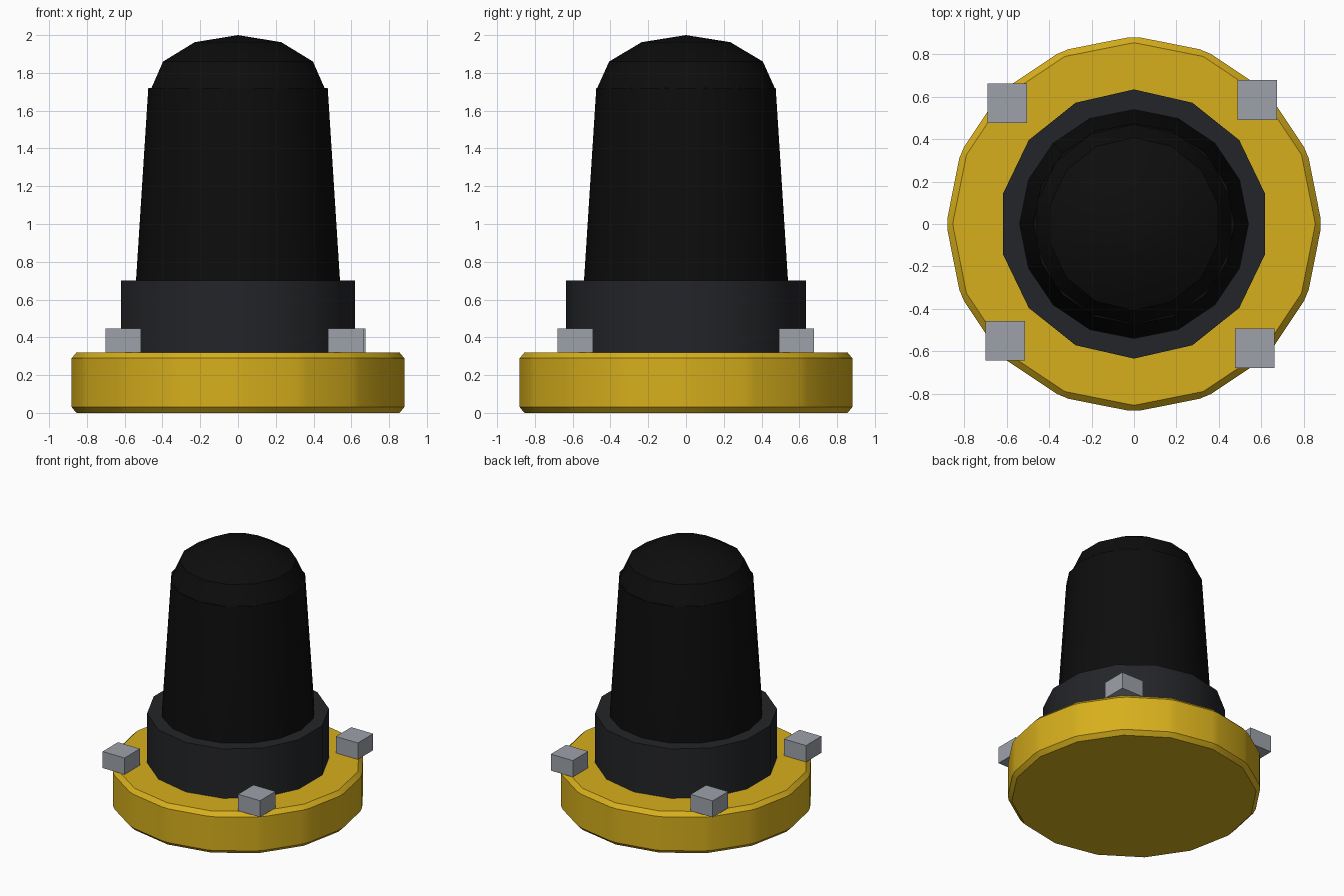
import bpy, bmesh, math

if "Cube" in bpy.data.objects:
    bpy.data.objects.remove(bpy.data.objects["Cube"])


def material(name, rgb):
    m = bpy.data.materials.new(name)
    m.diffuse_color = (*rgb, 1)
    m.use_nodes = True
    m.node_tree.nodes["Principled BSDF"].inputs["Base Color"].default_value = m.diffuse_color
    return m


YELLOW = material("yellow_paint", (0.68, 0.43, 0.012))
CHARCOAL = material("charcoal", (0.017, 0.018, 0.021))
BLACK = material("black_rubber", (0.004, 0.004, 0.004))
STEEL = material("steel", (0.34, 0.36, 0.40))


def add(bm, name, mat, smooth=None):
    bmesh.ops.recalc_face_normals(bm, faces=bm.faces[:])
    me = bpy.data.meshes.new(name)
    bm.to_mesh(me)
    bm.free()
    me.materials.append(mat)
    ob = bpy.data.objects.new(name, me)
    bpy.context.collection.objects.link(ob)
    if smooth:
        bpy.ops.object.select_all(action='DESELECT')
        ob.select_set(True)
        bpy.context.view_layer.objects.active = ob
        bpy.ops.object.shade_smooth_by_angle(angle=math.radians(smooth))
    return ob


def turned(profile, sides):
    """Capped solid turned around z from (radius, z) rings, a corner on +y."""
    bm = bmesh.new()
    rings = []
    for r, z in profile:
        if r == 0:
            rings.append([bm.verts.new((0, 0, z))] * sides)
        else:
            rings.append([bm.verts.new((r * math.sin(2 * math.pi * i / sides),
                                        r * math.cos(2 * math.pi * i / sides), z))
                          for i in range(sides)])
    for a, b in zip(rings, rings[1:]):
        for i in range(sides):
            j = (i + 1) % sides
            bm.faces.new(list(dict.fromkeys((a[i], a[j], b[j], b[i]))))
    for ring in (rings[0], rings[-1]):
        if ring[0] is not ring[1]:
            bm.faces.new(ring)
    return bm


# Chamfered base plate
bm = turned([(0.886, 0), (0.886, 0.32)], 16)
bmesh.ops.bevel(bm, geom=bm.edges[:], offset=0.03, segments=1, affect='EDGES')
add(bm, "base_plate", YELLOW, 30)

# Collar and tapered body
add(turned([(0.635, 0.30), (0.635, 0.70)], 14), "collar", CHARCOAL, 30)
add(turned([(0.54, 0.68), (0.54, 0.70), (0.475, 1.72)], 16), "tapered_body", BLACK, 30)

# Flattened dome cap
dome = [(0.47 * math.cos(math.radians(a)), 1.72 + 0.28 * math.sin(math.radians(a)))
        for a in (-30, 0, 30, 60)] + [(0, 2.0)]
add(turned(dome, 14), "dome_cap", BLACK, 30)

# Four block bolts around the rim
for i, (x, y) in enumerate([(0.582, 0.585), (-0.598, 0.57), (-0.608, -0.551), (0.57, -0.586)]):
    bm = bmesh.new()
    bmesh.ops.create_cube(bm, size=1)
    bmesh.ops.scale(bm, vec=(0.187, 0.187, 0.127), verts=bm.verts)
    bmesh.ops.translate(bm, vec=(x, y, 0.3835), verts=bm.verts)
    add(bm, f"bolt_{i + 1}", STEEL)
